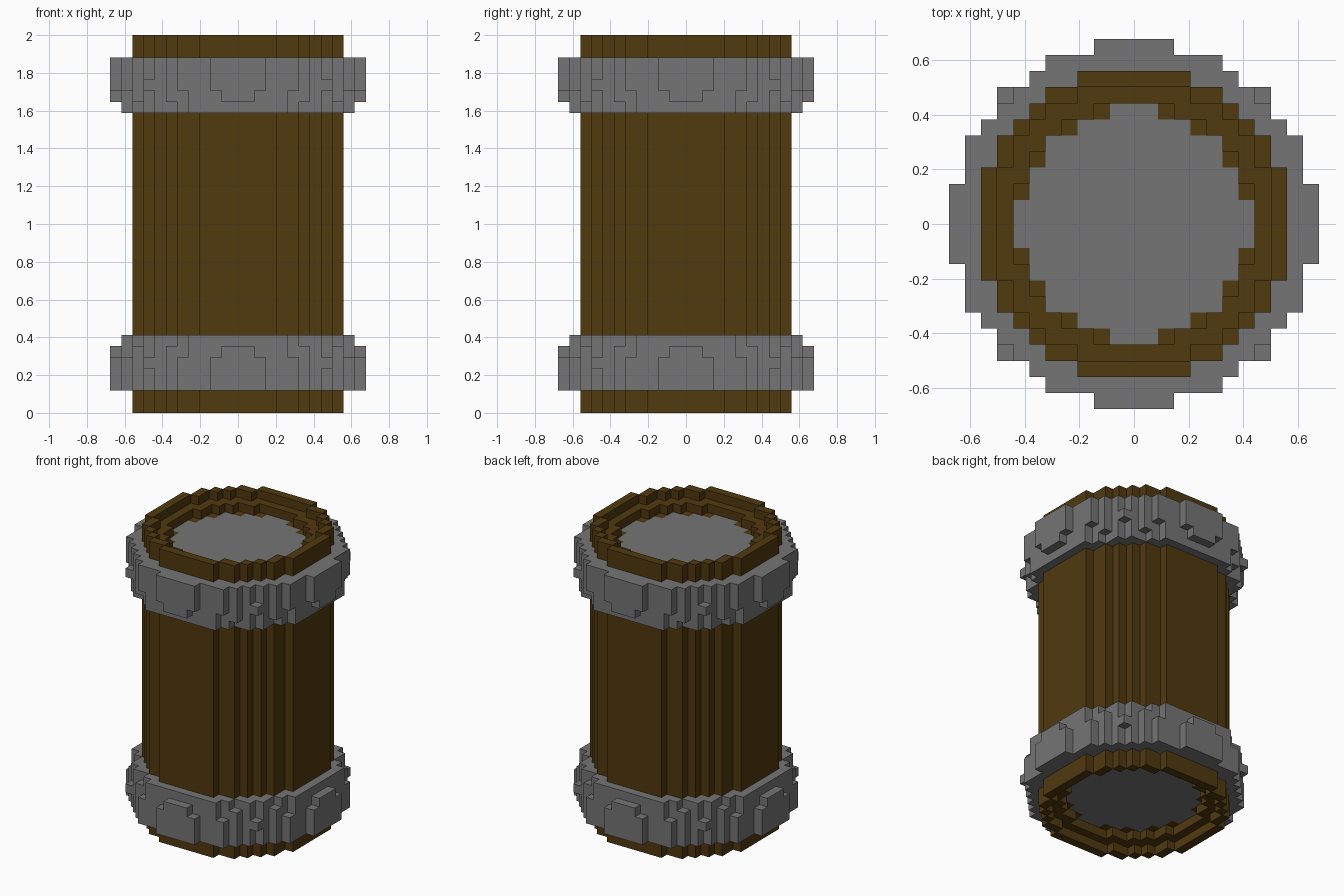
import bpy
import bmesh
from mathutils import Vector

LAYERS = 34
V = 2 / LAYERS          # size of one block
REACH = 12              # blocks searched outward from the axis

cube = bpy.data.objects.get("Cube")
if cube:
    bpy.data.objects.remove(cube, do_unlink=True)


def material(name, colour):
    m = bpy.data.materials.new(name)
    m.use_nodes = True
    m.diffuse_color = colour
    bsdf = next(n for n in m.node_tree.nodes if n.type == "BSDF_PRINCIPLED")
    bsdf.inputs["Base Color"].default_value = colour
    bsdf.inputs["Roughness"].default_value = 0.8
    return m


wood = material("dark brown wood", (0.082, 0.041, 0.0045, 1))
metal = material("grey metal", (0.178, 0.178, 0.178, 1))


def block_part(name, mat, layers, ring):
    """Round part made of blocks; ring(layer) gives inner and outer squared radii."""
    solid = set()
    for k in layers:
        inner, outer = ring(k)
        for i in range(-REACH, REACH + 1):
            for j in range(-REACH, REACH + 1):
                if inner < i * i + j * j <= outer:
                    solid.add((i, j, k))

    bm = bmesh.new()
    verts = {}

    def corner(p):
        key = tuple(round(c * 2) for c in p)
        if key not in verts:
            verts[key] = bm.verts.new(Vector(p) * V)
        return verts[key]

    # Only the exposed sides of the blocks become faces
    for cell in solid:
        centre = Vector(cell) + Vector((0, 0, 0.5))
        for axis in range(3):
            for sign in (-1, 1):
                n = Vector((0, 0, 0))
                n[axis] = sign
                if tuple(round(a + b) for a, b in zip(cell, n)) in solid:
                    continue
                u = Vector((0, 0, 0))
                u[(axis + 1) % 3] = 0.5
                w = n.cross(u)
                mid = centre + n / 2
                bm.faces.new([corner(mid + d) for d in (-u - w, u - w, u + w, w - u)])

    # Merge the walls into large flat panels
    bm.normal_update()
    walls = [e for e in bm.edges if all(abs(f.normal.z) < 0.5 for f in e.link_faces)]
    bmesh.ops.dissolve_limit(bm, angle_limit=0.01, verts=bm.verts[:], edges=walls)

    mesh = bpy.data.meshes.new(name)
    bm.to_mesh(mesh)
    bm.free()
    mesh.materials.append(mat)
    obj = bpy.data.objects.new(name, mesh)
    bpy.context.collection.objects.link(obj)
    return obj


def from_end(k):
    return min(k, LAYERS - 1 - k)


# Squared radii of the parts, in blocks
BODY = 90
PLATE = 50
RIM_STEPS = [76, 56, PLATE]             # recess steps, from the end inward
BAND_STEPS = [125, 125, 128, 122, 116]  # band layers, from the end inward
FIRST = 2                               # layer where plates and bands begin


def body_ring(k):
    e = from_end(k)
    return (RIM_STEPS[e] if e < len(RIM_STEPS) else -1), BODY


# Wooden body with a stepped recess at both ends
block_part("barrel_body", wood, range(LAYERS), body_ring)

# Metal end plates and sculpted bands, mirrored top and bottom
for end in ("lower", "upper"):
    def at(e):
        return e if end == "lower" else LAYERS - 1 - e

    block_part(end + "_end_plate", metal, [at(FIRST)], lambda k: (-1, PLATE))
    block_part(end + "_band", metal,
               [at(FIRST + s) for s in range(len(BAND_STEPS))],
               lambda k: (BODY, BAND_STEPS[from_end(k) - FIRST]))
